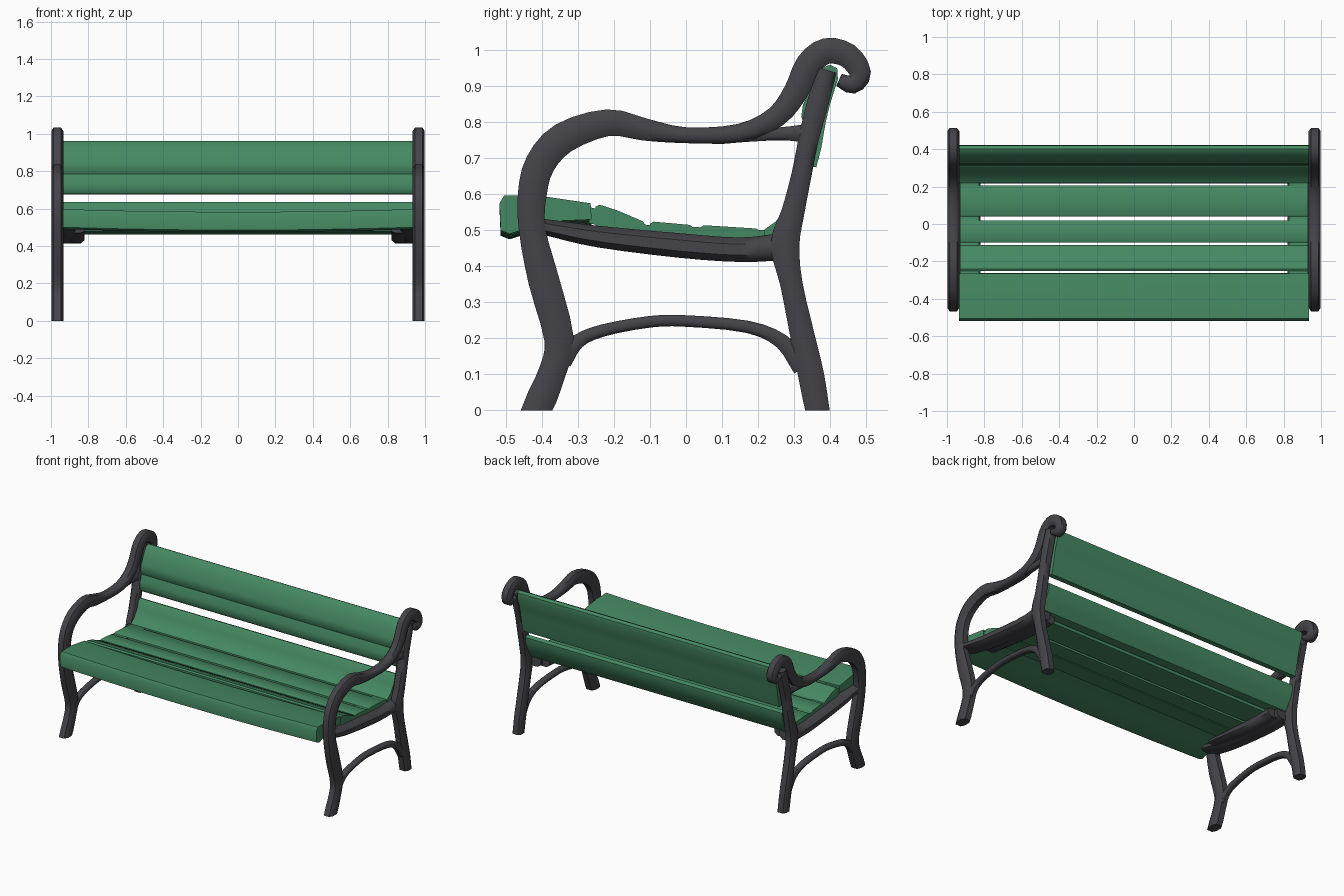
import bpy, bmesh, math
from mathutils import Vector

if "Cube" in bpy.data.objects:
    bpy.data.objects.remove(bpy.data.objects["Cube"])


def material(name, rgb):
    m = bpy.data.materials.new(name)
    m.diffuse_color = (*rgb, 1)
    m.use_nodes = True
    m.node_tree.nodes["Principled BSDF"].inputs["Base Color"].default_value = m.diffuse_color
    return m


IRON = material("dark iron", (0.058, 0.056, 0.066))
GREEN = material("green paint", (0.06, 0.25, 0.122))


def finish(bm, name, mat, angle):
    bmesh.ops.recalc_face_normals(bm, faces=bm.faces)
    me = bpy.data.meshes.new(name)
    bm.to_mesh(me)
    bm.free()
    me.materials.append(mat)
    ob = bpy.data.objects.new(name, me)
    bpy.context.collection.objects.link(ob)
    bpy.ops.object.select_all(action='DESELECT')
    ob.select_set(True)
    bpy.context.view_layer.objects.active = ob
    bpy.ops.object.shade_smooth_by_angle(angle=math.radians(angle))
    return ob


def smooth_path(pts, steps=3):
    """Catmull-Rom through (y, z, half width) points."""
    v = [Vector(p) for p in pts]
    v = [2 * v[0] - v[1]] + v + [2 * v[-1] - v[-2]]
    out = []
    for i in range(1, len(v) - 2):
        a, b, c, d = v[i - 1:i + 3]
        for k in range(steps):
            t = k / steps
            out.append(0.5 * (2 * b + (c - a) * t + (2 * a - 5 * b + 4 * c - d) * t * t
                              + (3 * b - a - 3 * c + d) * t ** 3))
    return out + [v[-2]]


def bar(name, pts, x0=0.934, x1=0.998, side=1, flat_start=False):
    """Rounded cast bar swept along a side-view path."""
    path = smooth_path(pts)
    bm = bmesh.new()
    cx, hx = (x0 + x1) / 2, (x1 - x0) / 2
    section = [(1, .45), (.6, 1), (-.6, 1), (-1, .45), (-1, -.45), (-.6, -1), (.6, -1), (1, -.45)]
    rings = []
    for i, p in enumerate(path):
        d = path[min(i + 1, len(path) - 1)] - path[max(i - 1, 0)]
        n = Vector((-d.y, d.x)).normalized()
        if flat_start and i == 0:
            n = Vector((-1, 0))
        rings.append([bm.verts.new((side * (cx + hx * u), p.x + n.x * w * p.z, p.y + n.y * w * p.z))
                      for u, w in section])
    for a, b in zip(rings, rings[1:]):
        for k in range(8):
            bm.faces.new((a[k], a[(k + 1) % 8], b[(k + 1) % 8], b[k]))
    bm.faces.new(rings[0])
    bm.faces.new(rings[-1])
    return finish(bm, name, IRON, 50)


def board(name, profile, half=0.935, sag=0.0, x_mid=0.0, n=12):
    """Extrude a (y, z) profile along x, with an optional sag at mid length."""
    bm = bmesh.new()
    rings = []
    for i in range(n + 1):
        t = 2 * i / n - 1
        rings.append([bm.verts.new((x_mid + t * half, y, z - sag * (1 - t * t))) for y, z in profile])
    m = len(profile)
    for a, b in zip(rings, rings[1:]):
        for k in range(m):
            bm.faces.new((a[k], a[(k + 1) % m], b[(k + 1) % m], b[k]))
    bm.faces.new(rings[0])
    bm.faces.new(rings[-1])
    return finish(bm, name, GREEN, 40)


# Cast iron side frames
leg_and_arm = [(-.415, 0, .044), (-.37, .11, .038), (-.353, .2, .041), (-.395, .36, .043),
               (-.427, .5, .037), (-.427, .6, .04), (-.405, .685, .042), (-.34, .757, .043),
               (-.217, .799, .037), (-.115, .78, .031), (0, .764, .022), (.15, .77, .026),
               (.25, .815, .03), (.305, .885, .034), (.34, .96, .036), (.39, .998, .036),
               (.45, .985, .034), (.484, .937, .03), (.462, .905, .026), (.425, .918, .018)]
back_leg = [(.365, 0, .034), (.347, .1, .036), (.325, .2, .034), (.293, .35, .031),
            (.275, .46, .04), (.297, .55, .032), (.32, .65, .028), (.34, .75, .028),
            (.365, .85, .03), (.393, .945, .026)]
stretcher = [(-.345, .14, .03), (-.3, .192, .02), (-.23, .222, .017), (-.1, .246, .016),
             (0, .248, .016), (.17, .232, .017), (.265, .192, .021), (.325, .12, .03)]
seat_rail = [(-.42, .515, .02), (-.36, .503, .024), (-.24, .482, .03), (-.02, .458, .034),
             (.15, .446, .034), (.27, .455, .038)]
arm_branch = [(.16, .765, .02), (.26, .768, .018), (.34, .77, .026)]
for s, label in ((-1, "left"), (1, "right")):
    bar("front_leg_and_armrest_" + label, leg_and_arm, side=s, flat_start=True)
    bar("back_leg_" + label, back_leg, side=s, flat_start=True)
    bar("leg_stretcher_" + label, stretcher, .945, .987, s)
    bar("seat_rail_" + label, seat_rail, .87, .985, s)
    bar("seat_bracket_" + label, [(-.3, .485, .015), (-.05, .46, .03), (.12, .447, .034),
                                  (.25, .45, .03)], .82, .93, s)
    bar("armrest_branch_" + label, arm_branch, .945, .987, s)

# Seat slats
board("front_seat_slat", [(-.515, .50), (-.518, .575), (-.505, .597), (-.40, .595), (-.265, .575),
                          (-.262, .53), (-.38, .525), (-.49, .49)], sag=.015)
board("second_seat_slat", [(-.252, .505), (-.252, .565), (-.24, .571), (-.19, .555), (-.12, .525),
                           (-.113, .515), (-.115, .485)], half=.93)
board("third_seat_slat", [(-.10, .48), (-.10, .518), (-.09, .524), (.01, .515), (.02, .508),
                          (.02, .47)], half=.93)
board("rear_seat_slat", [(.04, .468), (.04, .508), (.05, .514), (.195, .505), (.207, .497),
                         (.207, .462)], half=.93)
# Solid ends where the seat gaps close
for s in (-1, 1):
    board("seat_end_strip", [(-.27, .52), (-.27, .565), (-.19, .545), (-.11, .515), (.23, .50),
                             (.23, .47), (-.11, .48)], half=.05, x_mid=s * .88, n=1)

# Backrest boards
board("lower_back_board", [(.216, .475), (.218, .502), (.25, .525), (.285, .575), (.30, .625),
                           (.315, .635), (.338, .625), (.335, .585), (.31, .53), (.275, .475)])
board("upper_back_board", [(.325, .678), (.312, .70), (.315, .74), (.332, .785), (.32, .815),
                           (.325, .85), (.355, .91), (.38, .952), (.40, .96), (.42, .95),
                           (.422, .92), (.40, .85), (.388, .80), (.376, .73), (.362, .675)])
